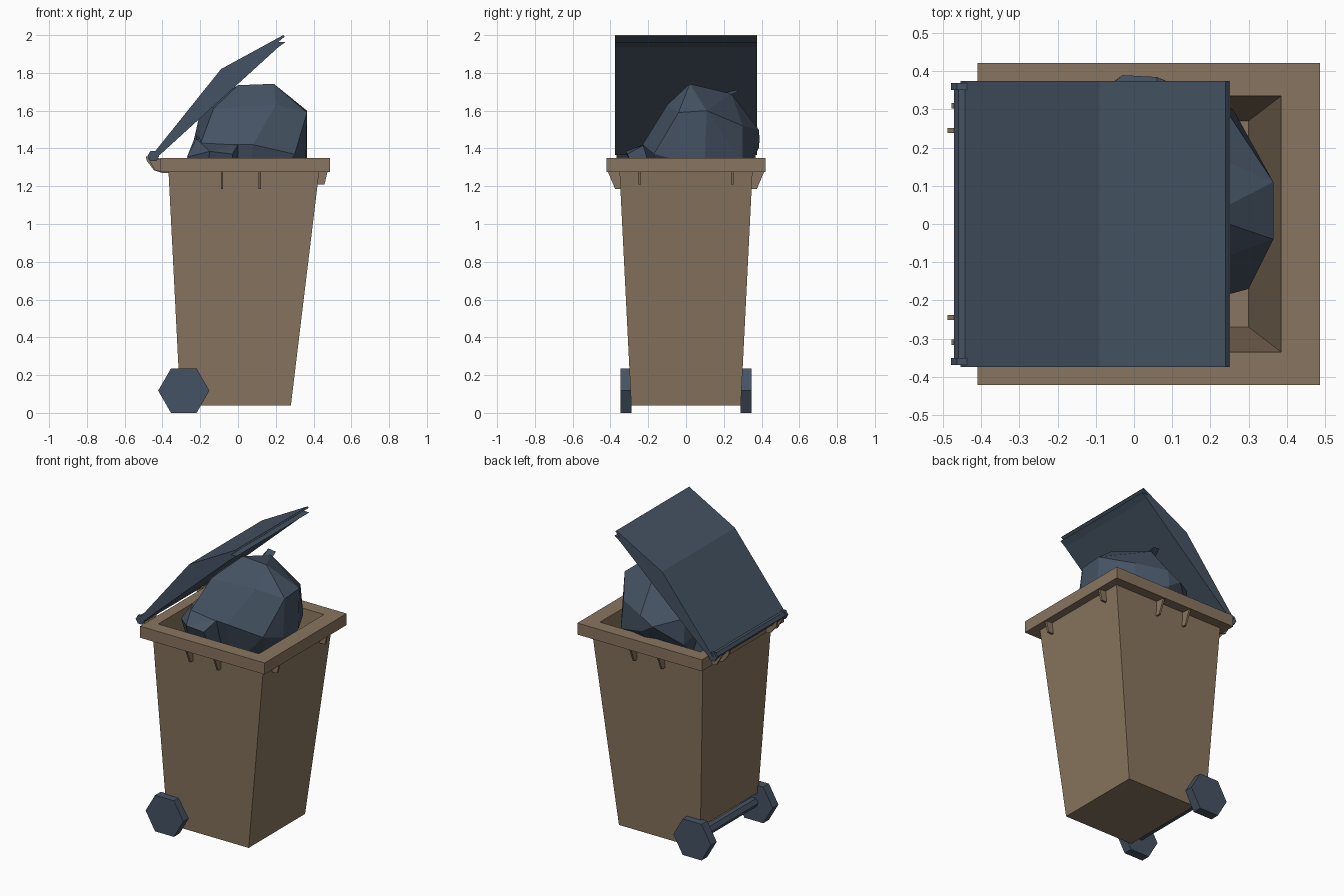
import bpy, bmesh, math
from mathutils import Vector

if "Cube" in bpy.data.objects:
    bpy.data.objects.remove(bpy.data.objects["Cube"])


def material(name, rgb):
    m = bpy.data.materials.new(name)
    m.diffuse_color = (*rgb, 1)
    m.use_nodes = True
    m.node_tree.nodes["Principled BSDF"].inputs["Base Color"].default_value = m.diffuse_color
    return m


BROWN = material("bin_brown", (0.25, 0.178, 0.115))
SLATE = material("dark_slate", (0.06, 0.086, 0.125))


def finish(name, bm, mat):
    bmesh.ops.recalc_face_normals(bm, faces=bm.faces[:])
    me = bpy.data.meshes.new(name)
    bm.to_mesh(me)
    bm.free()
    me.materials.append(mat)
    ob = bpy.data.objects.new(name, me)
    bpy.context.collection.objects.link(ob)
    return ob


def loft(name, loops, mat):
    """Closed skin through matching loops of points."""
    bm = bmesh.new()
    rings = [[bm.verts.new(p) for p in loop] for loop in loops]
    n = len(rings[0])
    for a, b in zip(rings, rings[1:]):
        for i in range(n):
            j = (i + 1) % n
            bm.faces.new((a[i], a[j], b[j], b[i]))
    bm.faces.new(rings[0])
    bm.faces.new(rings[-1])
    return finish(name, bm, mat)


def prism_y(name, profile, y0, y1, mat):
    """Extrude an x,z profile along y."""
    return loft(name, [[(x, y, z) for x, z in profile] for y in (y0, y1)], mat)


def prism_x(name, profile, x0, x1, mat):
    """Extrude a y,z profile along x."""
    return loft(name, [[(x, y, z) for y, z in profile] for x in (x0, x1)], mat)


def hexagon(x, z, r):
    return [(x + r * math.cos(k * math.pi / 3), z + r * math.sin(k * math.pi / 3)) for k in range(6)]


def hull(name, points, mat):
    bm = bmesh.new()
    for p in points:
        bm.verts.new(p)
    res = bmesh.ops.convex_hull(bm, input=bm.verts[:])
    loose = [v for v in bm.verts if not v.link_faces]
    bmesh.ops.delete(bm, geom=loose, context='VERTS')
    bmesh.ops.dissolve_limit(bm, angle_limit=math.radians(8), verts=bm.verts[:], edges=bm.edges[:])
    return finish(name, bm, mat)


# Tapered body, rim and hollow inside: (x min, x max, half width, z)
sections = [(-0.305, 0.28, 0.29, 0.04), (-0.368, 0.43, 0.352, 1.28),
            (-0.41, 0.487, 0.422, 1.275), (-0.41, 0.487, 0.422, 1.35),
            (-0.34, 0.385, 0.335, 1.35), (-0.27, 0.30, 0.27, 0.45)]
body = loft("bin_body", [[(a, -w, z), (b, -w, z), (b, w, z), (a, w, z)]
                         for a, b, w, z in sections], BROWN)

# Notch for the axle
cutter = prism_y("axle_cutter", hexagon(-0.287, 0.10, 0.10), -0.5, 0.5, BROWN)
cutter.hide_render = True
cut = body.modifiers.new("axle_notch", 'BOOLEAN')
cut.operation = 'DIFFERENCE'
cut.object = cutter
cut.solver = 'EXACT'
bpy.context.view_layer.objects.active = body
bpy.ops.object.modifier_apply(modifier=cut.name)
bpy.data.objects.remove(cutter)

# Ribs under the rim and rear hinge brackets
for s, side in ((-1, "front"), (1, "rear")):
    for x in (-0.085, 0.115):
        prism_x("rib_" + side, [(s * 0.34, 1.28), (s * 0.415, 1.28), (s * 0.375, 1.185), (s * 0.34, 1.185)],
                x - 0.006, x + 0.006, BROWN)
    y = s * 0.245
    prism_y("rib_end", [(0.41, 1.28), (0.475, 1.28), (0.458, 1.21), (0.41, 1.21)],
            y - 0.007, y + 0.007, BROWN)
    prism_y("hinge_bracket", [(-0.36, 1.34), (-0.488, 1.358), (-0.483, 1.335), (-0.445, 1.285), (-0.40, 1.27),
                              (-0.36, 1.27)], y - 0.007, y + 0.007, BROWN)
    y = s * 0.31
    prism_y("hinge_arm", [(-0.40, 1.34), (-0.478, 1.35), (-0.44, 1.285), (-0.40, 1.275)],
            y - 0.007, y + 0.007, BROWN)

# Hinge rod with end collars
prism_y("hinge_rod", hexagon(-0.448, 1.36, 0.024), -0.365, 0.365, SLATE)
for y in (-0.36, 0.36):
    prism_y("hinge_collar", hexagon(-0.448, 1.36, 0.031), y - 0.009, y + 0.009, SLATE)

# Open lid, folded profile with a grooved front lip
prism_y("lid", [(-0.455, 1.365), (-0.09, 1.82), (0.24, 2.0), (0.247, 1.992), (0.212, 1.963),
                (0.252, 1.964), (0.215, 1.937), (-0.415, 1.365)], -0.375, 0.375, SLATE)

# Wheels and axle
for s in (-1, 1):
    prism_y("wheel", hexagon(-0.287, 0.1175, 0.1357), s * 0.288, s * 0.347, SLATE)
prism_y("axle", hexagon(-0.287, 0.12, 0.032), -0.30, 0.30, SLATE)

# Large rubbish bag
hull("rubbish_bag", [
    (0.0, 0.05, 1.735), (0.19, 0.02, 1.742), (0.07, 0.24, 1.69), (-0.12, 0.10, 1.66),
    (0.365, 0.11, 1.60), (0.365, -0.04, 1.59), (0.20, -0.10, 1.63), (-0.13, -0.09, 1.61),
    (-0.21, 0.12, 1.55), (0.24, 0.30, 1.52), (0.06, 0.385, 1.50), (-0.03, 0.39, 1.45),
    (-0.18, 0.27, 1.50), (0.365, 0.10, 1.34), (0.36, -0.05, 1.34), (0.26, 0.30, 1.33),
    (0.05, 0.385, 1.40), (0.30, -0.17, 1.37), (0.08, -0.23, 1.42), (-0.20, -0.21, 1.42),
    (-0.235, 0.10, 1.44), (-0.18, 0.28, 1.33), (0.2, 0.0, 1.1), (-0.1, 0.0, 1.1),
    (0.05, 0.2, 1.1), (0.05, -0.13, 1.1)], SLATE)

# Twisted bag end
hull("bag_tie", [(0.02, 0.22, 1.68), (0.09, 0.22, 1.68), (0.05, 0.17, 1.69),
                 (0.03, 0.27, 1.71), (0.08, 0.275, 1.70)], SLATE)

# Small bag tucked behind
hull("small_bag", [
    (-0.27, -0.20, 1.355), (-0.27, 0.15, 1.355), (-0.22, -0.15, 1.45), (-0.22, 0.12, 1.48),
    (-0.15, -0.32, 1.385), (-0.03, -0.31, 1.37), (0.0, -0.22, 1.42), (-0.05, 0.1, 1.48),
    (-0.18, -0.2, 1.1), (0.0, -0.2, 1.1), (-0.18, 0.15, 1.1), (0.0, 0.1, 1.1)], SLATE)
